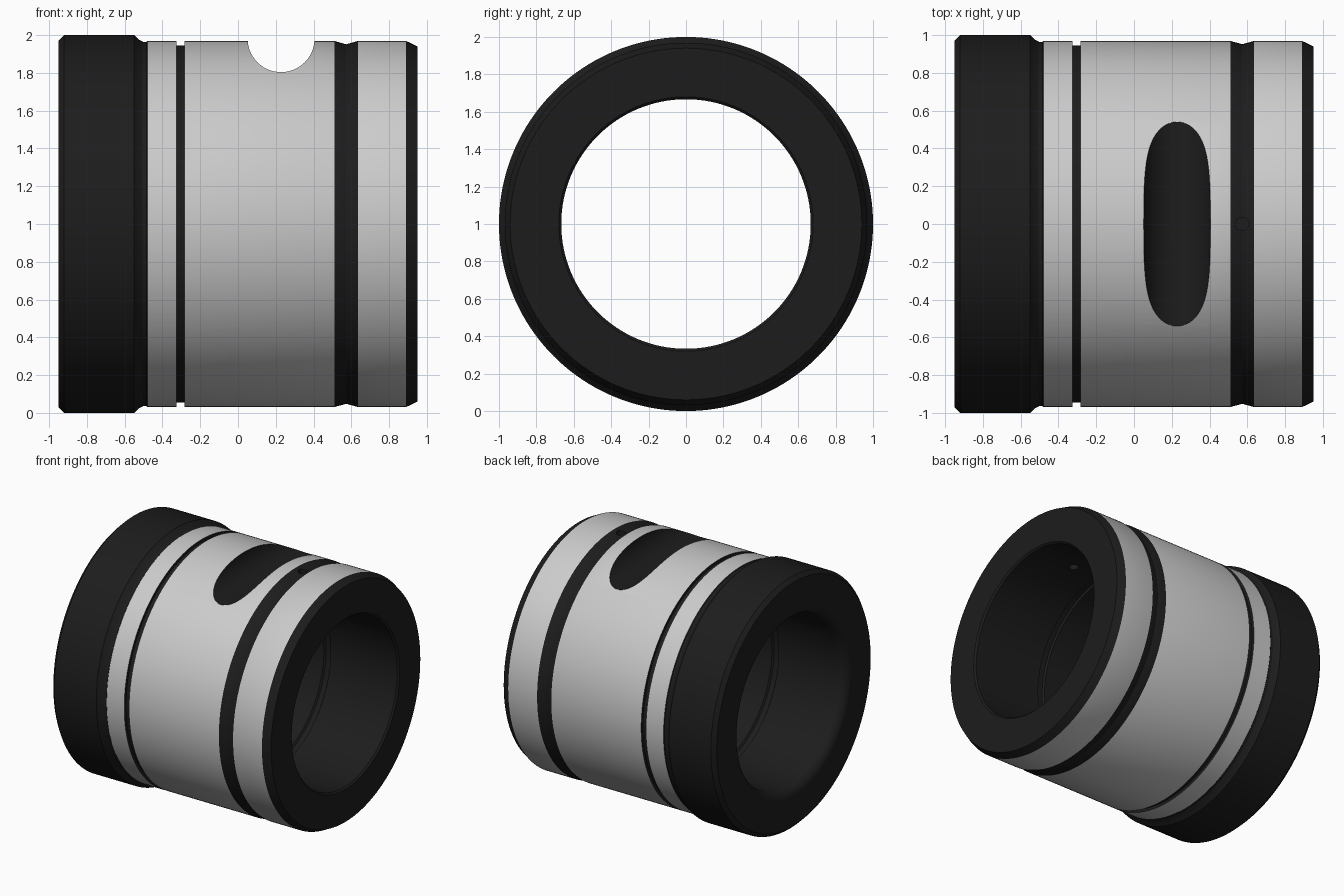
import bpy, bmesh, math
from mathutils import Matrix

if "Cube" in bpy.data.objects:
    bpy.data.objects.remove(bpy.data.objects["Cube"])

SEG = 160


def material(name, value):
    m = bpy.data.materials.new(name)
    m.diffuse_color = (value, value, value, 1)
    m.use_nodes = True
    m.node_tree.nodes["Principled BSDF"].inputs["Base Color"].default_value = m.diffuse_color
    return m


steel = material("ground_steel", 0.8)
black = material("black_finish", 0.012)


def link(name, bm):
    me = bpy.data.meshes.new(name)
    bmesh.ops.recalc_face_normals(bm, faces=bm.faces)
    bm.to_mesh(me)
    bm.free()
    me.materials.append(steel)
    me.materials.append(black)
    ob = bpy.data.objects.new(name, me)
    bpy.context.collection.objects.link(ob)
    return ob


def revolve_x(name, profile):
    """Closed (x, radius, material of next strip) profile turned round the x axis at z = 1."""
    bm = bmesh.new()
    rings = []
    for x, r, _ in profile:
        rings.append([bm.verts.new((x, r * math.sin(2 * math.pi * i / SEG),
                                    1 + r * math.cos(2 * math.pi * i / SEG)))
                      for i in range(SEG)])
    for k, (_, _, mat) in enumerate(profile):
        a, b = rings[k], rings[(k + 1) % len(rings)]
        for i in range(SEG):
            j = (i + 1) % SEG
            bm.faces.new((a[i], a[j], b[j], b[i])).material_index = mat
    return link(name, bm)


def cutter(name, radius, depth, segments, matrix):
    bm = bmesh.new()
    bmesh.ops.create_cone(bm, cap_ends=True, segments=segments, radius1=radius,
                          radius2=radius, depth=depth, matrix=matrix)
    for f in bm.faces:
        f.material_index = 1
    ob = link(name, bm)
    ob.hide_render = True
    return ob


# Outside: flange, neck relief, ring groove, V groove, end chamfer
R = 0.969
profile = [(-0.95, 0.97, 1), (-0.92, 1.0, 1), (-0.55, 1.0, 1), (-0.525, 0.976, 1),
           (-0.505, 0.965, 1), (-0.485, 0.964, 1), (-0.48, R, 0),
           (-0.325, R, 1), (-0.325, 0.946, 1), (-0.283, 0.946, 1), (-0.283, R, 0),
           (0.51, R, 1), (0.573, 0.952, 1), (0.635, R, 0),
           (0.89, R, 1), (0.95, 0.94, 1)]
# Bore: small end chamfer, shallow oil grooves, rounded lead-in at the flange
B = 0.667
profile += [(0.95, 0.68, 1), (0.937, B, 1)]
for gx in (0.32, 0.0, -0.32):
    profile += [(gx + 0.03, B, 1), (gx + 0.02, B + 0.015, 1),
                (gx - 0.02, B + 0.015, 1), (gx - 0.03, B, 1)]
for i in range(9):
    a = math.pi / 2 * i / 8
    profile.append((-0.87 - 0.08 * math.sin(a), B + 0.08 * (1 - math.cos(a)), 1))
bushing = revolve_x("guide_bushing", profile)

# Round notch milled across the top, and the oil hole in the V groove
notch = cutter("notch_cutter", 0.177, 2.4, 64,
               Matrix.Translation((0.228, 0, 1.981)) @ Matrix.Rotation(math.pi / 2, 4, 'X'))
hole = cutter("oil_hole_cutter", 0.035, 0.6, 32, Matrix.Translation((0.573, 0, 1.8)))

bpy.context.view_layer.objects.active = bushing
bushing.select_set(True)
for c in (notch, hole):
    mod = bushing.modifiers.new(c.name, 'BOOLEAN')
    mod.operation = 'DIFFERENCE'
    mod.solver = 'EXACT'
    mod.object = c
    bpy.ops.object.modifier_apply(modifier=mod.name)
    bpy.data.objects.remove(c)

bpy.ops.object.shade_smooth_by_angle(angle=math.radians(20))
